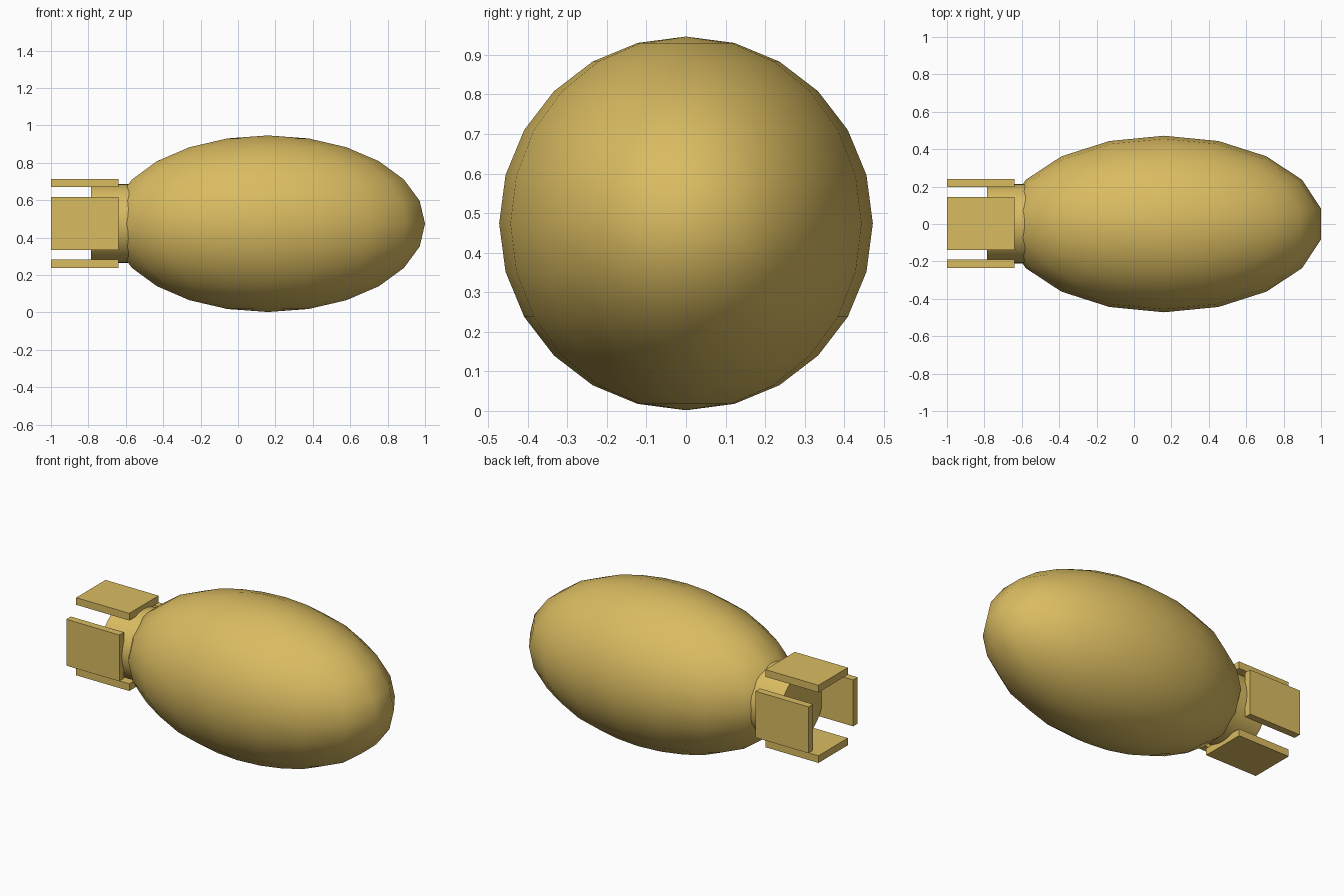
import bpy, bmesh
from math import pi
from mathutils import Matrix, Vector

if "Cube" in bpy.data.objects:
    bpy.data.objects.remove(bpy.data.objects["Cube"])

CZ = 0.474  # height of the long axis

gold = bpy.data.materials.new("gold")
gold.diffuse_color = (0.70, 0.50, 0.12, 1)
gold.use_nodes = True
gold.node_tree.nodes["Principled BSDF"].inputs["Base Color"].default_value = gold.diffuse_color


def finish(name, bm, smooth=False):
    mesh = bpy.data.meshes.new(name)
    bm.to_mesh(mesh)
    bm.free()
    mesh.materials.append(gold)
    obj = bpy.data.objects.new(name, mesh)
    bpy.context.collection.objects.link(obj)
    if smooth:
        bpy.ops.object.select_all(action='DESELECT')
        obj.select_set(True)
        bpy.context.view_layer.objects.active = obj
        bpy.ops.object.shade_smooth_by_angle(angle=pi / 4)
    return obj


# Egg-shaped body: sphere with poles on z, stretched along x
bm = bmesh.new()
bmesh.ops.create_uvsphere(bm, u_segments=18, v_segments=12, radius=1)
bmesh.ops.scale(bm, vec=(0.853, 0.472, 0.472), verts=bm.verts)
bmesh.ops.translate(bm, vec=(0.16, 0, CZ), verts=bm.verts)
finish("body", bm, True)

# Tail tube, closed at its end
bm = bmesh.new()
bmesh.ops.create_cone(bm, cap_ends=True, segments=32, radius1=0.212, radius2=0.212, depth=0.35,
                      matrix=Matrix.Translation((-0.61, 0.002, CZ + 0.001)) @ Matrix.Rotation(pi / 2, 4, 'Y'))
finish("tail_tube", bm, True)

# Four flat fins around the tail
for i, side in enumerate(("top", "front", "bottom", "back")):
    bm = bmesh.new()
    bmesh.ops.create_cube(bm, size=1)
    bmesh.ops.scale(bm, vec=(0.36, 0.284, 0.044), verts=bm.verts)
    bmesh.ops.translate(bm, vec=(-0.82, 0, 0.216), verts=bm.verts)
    bm.transform(Matrix.Translation((0, 0.003, CZ + 0.002)) @ Matrix.Rotation(i * pi / 2, 4, 'X'))
    finish(side + "_fin", bm)
